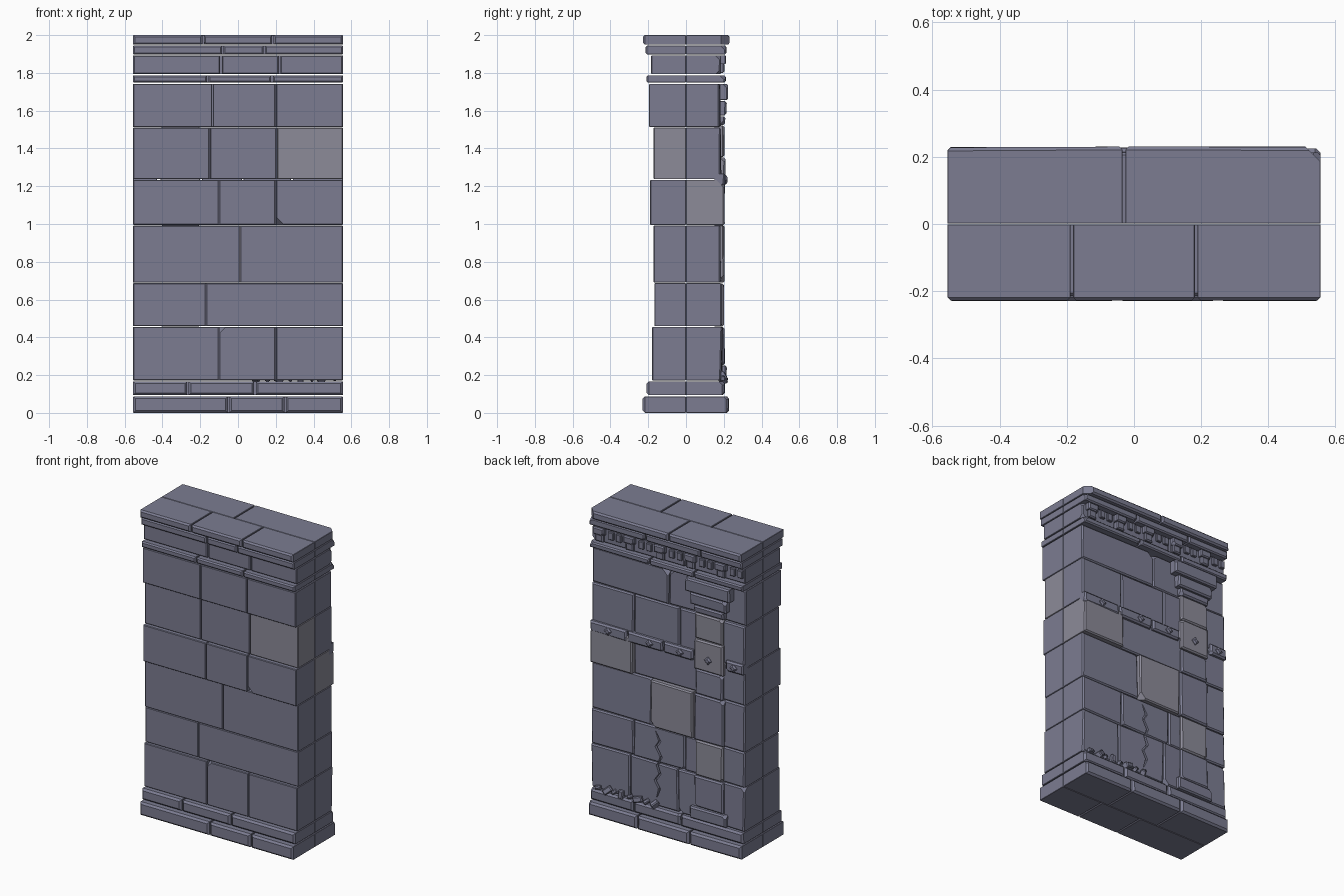
import bpy, bmesh, random
from math import radians
from mathutils import Vector, Matrix

if "Cube" in bpy.data.objects:
    bpy.data.objects.remove(bpy.data.objects["Cube"])

random.seed(7)
END = 0.555


def material(name, rgb):
    m = bpy.data.materials.new(name)
    m.diffuse_color = (*rgb, 1)
    m.use_nodes = True
    m.node_tree.nodes["Principled BSDF"].inputs["Base Color"].default_value = m.diffuse_color
    return m


STONE = material("slate_stone", (0.200, 0.203, 0.286))
LIGHT = material("pale_slate_stone", (0.262, 0.258, 0.315))


def finish(bm, name, mat=STONE):
    bmesh.ops.recalc_face_normals(bm, faces=bm.faces)
    me = bpy.data.meshes.new(name)
    bm.to_mesh(me)
    bm.free()
    me.materials.append(mat)
    ob = bpy.data.objects.new(name, me)
    bpy.context.collection.objects.link(ob)
    return ob


def block(name, x0, x1, y0, y1, z0, z1, bevel=0.008, chips=(), wobble=0.0, rot=None, mat=STONE):
    """Bevelled stone; wobble tilts its +y face, chips slice off corners or edges."""
    c = Vector(((x0 + x1) / 2, (y0 + y1) / 2, (z0 + z1) / 2))
    h = Vector((x1 - x0, y1 - y0, z1 - z0)) / 2
    bm = bmesh.new()
    bmesh.ops.create_cube(bm, size=2)
    for v in bm.verts:
        v.co = Vector(a * b for a, b in zip(v.co, h))
        if wobble and v.co.y > 0:
            v.co.y += random.uniform(-wobble, wobble * 0.5)
    # wide bevel on the exposed face, fine bevel along the hidden joints
    outer = 1 if y1 > 0.01 else -1
    b = min(bevel, min(h) * 0.6)
    edges = [e for e in bm.edges if sum(v.co.y * outer > 0 for v in e.verts) == 2]
    bmesh.ops.bevel(bm, geom=edges, offset=b, segments=1, affect='EDGES')
    edges = [e for e in bm.edges if len(e.link_faces) == 2 and e.calc_face_angle() > 1.2]
    bmesh.ops.bevel(bm, geom=edges, offset=min(b, 0.002), segments=1, affect='EDGES')
    for sx, sy, sz, depth in chips:
        n = Vector((sx, sy, sz))
        corner = Vector((sx * h.x, sy * h.y, sz * h.z))
        n.normalize()
        r = bmesh.ops.bisect_plane(bm, geom=bm.verts[:] + bm.edges[:] + bm.faces[:],
                                   plane_co=corner - n * depth, plane_no=n, clear_outer=True)
        edges = [e for e in r['geom_cut'] if isinstance(e, bmesh.types.BMEdge)]
        if edges:
            bmesh.ops.edgenet_fill(bm, edges=edges)
    if rot:
        bmesh.ops.rotate(bm, cent=(0, 0, 0), verts=bm.verts, matrix=rot)
    ob = finish(bm, name, mat)
    ob.location = c
    return ob


def course(name, z0, z1, splits, y, bevel=0.004, raised=None, wobble=0.0, chips=None,
           chance=0.0, gap=0.002, pale=()):
    """One row of stones between y = 0 and the wall face."""
    xs = [-END] + sorted(splits) + [END]
    out = []
    for i in range(len(xs) - 1):
        a = xs[i] + (gap if i else 0)
        b = xs[i + 1] - (gap if i < len(xs) - 2 else 0)
        yy = (raised or {}).get(i, y)
        ya, yb = (0.001, yy) if yy > 0 else (yy, -0.001)
        ch = list((chips or {}).get(i, ()))
        if random.random() < chance:
            ch.append((random.choice((-1, 1)), 1, random.choice((-1, 1)),
                       random.uniform(0.012, 0.028)))
        out.append(block(f"{name}_{i}", a, b, ya, yb, z0, z1, bevel, ch, wobble,
                         mat=LIGHT if i in pale else STONE))
    return out


# z0, z1, front splits, front y, back splits, back y, raised back stones (paler too)
ROWS = [
    (0.172, 0.456, (-0.10, 0.20), -0.18, (-0.30, -0.075, 0.275), 0.192, {}),
    (0.459, 0.687, (-0.17,), -0.168, (-0.30, -0.12, 0.25), 0.188, {}),
    (0.690, 0.992, (0.01,), -0.172, (-0.30, -0.19, 0.12), 0.185, {2: 0.206}),
    (0.995, 1.234, (-0.10, 0.20), -0.19, (-0.30, 0.25), 0.188, {2: 0.205}),
    (1.237, 1.510, (-0.15, 0.205), -0.172, (-0.30, -0.08, 0.25), 0.188, {}),
    (1.513, 1.742, (-0.135, 0.20), -0.196, (-0.30, 0.0), 0.175, {2: 0.182}),
]
front_chips = {0: {1: [(-1, -1, 1, 0.02)]}, 3: {2: [(-1, -1, -1, 0.025)]}}
back_rows = []
for i, (z0, z1, fs, fy, bs, by, up) in enumerate(ROWS):
    course(f"front_wall_row{i}", z0, z1, fs, fy, chips=front_chips.get(i),
           pale=(2,) if i == 4 else ())
    back_rows.append(course(f"back_wall_row{i}", z0, z1, bs, by, 0.008, up, 0.008, chance=0.6,
                            pale=[k for k in up if i < 5]))

# Plinth and cornice mouldings: z0, z1, front splits, front y, back splits, back y, bevel
MOULDINGS = [
    ("plinth_lower", 0.0, 0.087, (-0.05, 0.25), -0.229, (-0.18, 0.20), 0.227, 0.012),
    ("plinth_upper", 0.094, 0.167, (-0.265, 0.09), -0.208, (-0.10, 0.24), 0.205, 0.012),
    ("cornice_ledge", 1.749, 1.787, (-0.16, 0.18), -0.21, (-0.20, 0.12), 0.210, 0.008),
    ("cornice_frieze", 1.793, 1.893, (-0.09, 0.22), -0.186, (-0.12, 0.30), 0.184, 0.006),
    ("cornice_fillet", 1.898, 1.944, (-0.08, 0.14), -0.214, (-0.25, 0.15), 0.214, 0.008),
    ("cornice_cap", 1.949, 2.0, (-0.185, 0.185), -0.228, (-0.03,), 0.230, 0.010),
]
for name, z0, z1, fs, fy, bs, by, bv in MOULDINGS:
    last = name == "cornice_cap"
    fc = {1: [(-1, -1, -1, 0.012)]} if last else None
    bc = {1: [(1, 1, 0, 0.032)]} if last else {len(bs): [(1, 1, 1, 0.018)]}
    course(name + "_front", z0, z1, fs, fy, bv, chips=fc, gap=0.004)
    course(name + "_back", z0, z1, bs, by, bv, None, 0.004, bc, 0 if last else 0.4, 0.004)

# Pilaster on the back: wide foot, shaft stones and stepped capital (z0, z1, half width, y)
PILASTER = [
    (0.172, 0.250, 0.130, 0.215), (0.253, 0.454, 0.105, 0.206), (0.457, 0.686, 0.100, 0.203),
    (0.689, 0.989, 0.106, 0.203), (0.992, 1.152, 0.098, 0.203), (1.155, 1.352, 0.104, 0.209),
    (1.355, 1.521, 0.100, 0.205), (1.524, 1.570, 0.108, 0.208), (1.575, 1.650, 0.130, 0.215),
    (1.656, 1.742, 0.162, 0.224),
]
for i, (z0, z1, w, y) in enumerate(PILASTER):
    ch = [(random.choice((-1, 1)), 1, random.choice((-1, 1)), 0.018)]
    block(f"pilaster_stone_{i}", -0.305 - w, -0.305 + w, 0.15, y, z0, z1, 0.009, ch, 0.004,
          mat=LIGHT if i in (2, 5, 6) else STONE)

# String course band with diamond studs
for i, (a, b) in enumerate([(-END, -0.43), (-0.19, 0.02), (0.03, 0.28), (0.29, END)]):
    block(f"string_band_{i}", a, b, 0.15, 0.209, 1.200, 1.268, 0.010,
          [(random.choice((-1, 1)), 1, -1, 0.016)], 0.004)
for i, x in enumerate((-0.49, -0.305, -0.10, 0.12, 0.42)):
    block(f"diamond_stud_{i}", x - 0.019, x + 0.019, 0.19, 0.219, 1.215, 1.253, 0.009,
          rot=Matrix.Rotation(radians(45), 3, 'Y'))

# Cornice brackets with pairs of dentils between
for i, x in enumerate((0.49, 0.27, 0.05, -0.17, -0.39)):
    block(f"bracket_upper_{i}", x - 0.038, x + 0.038, 0.16, 0.213, 1.846, 1.893, 0.007,
          [(random.choice((-1, 1)), 1, -1, 0.014)])
    block(f"bracket_lower_{i}", x - 0.028, x + 0.028, 0.16, 0.203, 1.800, 1.850, 0.007)
    for k, dx in enumerate((-0.082, -0.138)):
        block(f"dentil_{i}_{k}", x + dx - 0.018, x + dx + 0.018, 0.16, 0.199, 1.830, 1.880, 0.004)

# Rubble resting on the plinth
for i, (x, s) in enumerate([(0.50, 0.02), (0.43, 0.03), (0.385, 0.018), (0.33, 0.027),
                            (0.27, 0.018), (0.21, 0.03), (0.15, 0.02), (0.09, 0.026)]):
    rot = Matrix.Rotation(random.uniform(0, 1.5), 3, Vector((random.random(), 1, random.random())))
    block(f"rubble_{i}", x - s, x + s, 0.193 - s * 0.7, 0.193 + s * 0.7,
          0.185 - s * 0.6, 0.185 + s * 0.6, 0.006, rot=rot)

# Zigzag cracks cut into the two lower back rows
path = [(0.09, 0.66), (0.06, 0.60), (0.085, 0.56), (0.05, 0.50), (0.075, 0.44), (0.055, 0.39),
        (0.09, 0.34), (0.06, 0.29), (0.08, 0.23)]
for part, pts in (("upper", path[:5]), ("lower", path[3:])):
    bm = bmesh.new()
    n = len(pts)
    wid = [0.002 + 0.006 * min(k, n - 1 - k, 1) for k in range(n)]
    rim = [(x - w, z) for (x, z), w in zip(pts, wid)]
    rim += [(x + w, z) for (x, z), w in reversed(list(zip(pts, wid)))]
    face = bm.faces.new([bm.verts.new((x, 0.170, z)) for x, z in rim])
    ext = bmesh.ops.extrude_face_region(bm, geom=[face])
    bmesh.ops.translate(bm, vec=(0, 0.06, 0),
                        verts=[v for v in ext['geom'] if isinstance(v, bmesh.types.BMVert)])
    cutter = finish(bm, f"crack_cutter_{part}")
    cutter.hide_render = True
    cutter.hide_set(True)
    target = back_rows[1 if part == "upper" else 0][2]
    mod = target.modifiers.new("crack", 'BOOLEAN')
    mod.operation, mod.object, mod.solver = 'DIFFERENCE', cutter, 'EXACT'
